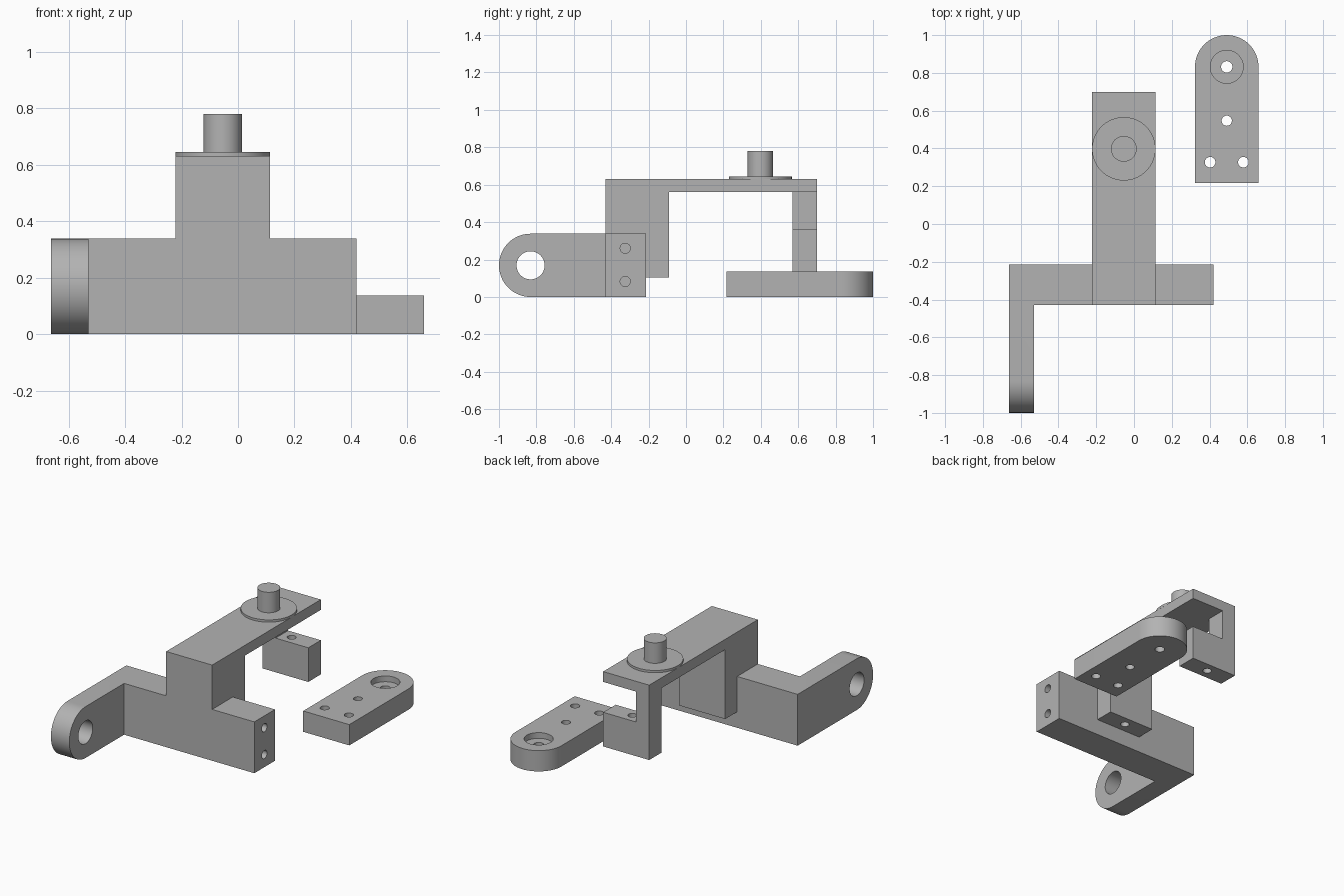
import bpy, bmesh, math

if "Cube" in bpy.data.objects:
    bpy.data.objects.remove(bpy.data.objects["Cube"])

grey = bpy.data.materials.new("plain grey")
grey.diffuse_color = (0.45, 0.45, 0.45, 1)
grey.use_nodes = True
grey.node_tree.nodes["Principled BSDF"].inputs["Base Color"].default_value = grey.diffuse_color


def prism(name, pts, axis, lo, hi):
    """Extrude a 2D outline along x (points are y, z) or z (points are x, y)."""
    place = (lambda p, h: (h, p[0], p[1])) if axis == "x" else (lambda p, h: (p[0], p[1], h))
    bm = bmesh.new()
    face = bm.faces.new([bm.verts.new(place(p, lo)) for p in pts])
    ext = bmesh.ops.extrude_face_region(bm, geom=[face])
    moved = [v for v in ext["geom"] if isinstance(v, bmesh.types.BMVert)]
    bmesh.ops.translate(bm, verts=moved, vec=place((0, 0), hi - lo))
    bmesh.ops.recalc_face_normals(bm, faces=bm.faces)
    mesh = bpy.data.meshes.new(name)
    bm.to_mesh(mesh)
    bm.free()
    mesh.materials.append(grey)
    ob = bpy.data.objects.new(name, mesh)
    bpy.context.collection.objects.link(ob)
    return ob


def arc(cx, cy, r, start, end, n):
    return [(cx + r * math.cos(math.radians(start + (end - start) * i / n)),
             cy + r * math.sin(math.radians(start + (end - start) * i / n)))
            for i in range(n + 1)]


def rod(name, cx, cy, r, axis, lo, hi, n=64):
    return prism(name, arc(cx, cy, r, 0, 360, n)[:-1], axis, lo, hi)


def rect(a0, a1, b0, b1):
    return [(a0, b0), (a1, b0), (a1, b1), (a0, b1)]


def combine(target, tool, operation):
    mod = target.modifiers.new(operation.lower(), "BOOLEAN")
    mod.operation, mod.solver, mod.object = operation, "EXACT", tool
    bpy.context.view_layer.objects.active = target
    bpy.ops.object.modifier_apply(modifier=mod.name)
    bpy.data.objects.remove(tool, do_unlink=True)


X0, X1, XC = -0.222, 0.113, -0.054      # width and middle of the bridge
H = 0.338                               # height of the base bar

# Bridge: pillar, top plate and rear leg in one side profile
bracket = prism("bracket", [(-0.43, 0.0), (-0.22, 0.0), (-0.22, 0.105), (-0.09, 0.105),
                            (-0.09, 0.562), (0.57, 0.562), (0.57, 0.137), (0.70, 0.137),
                            (0.70, 0.63), (-0.43, 0.63)], "x", X0, X1)
combine(bracket, prism("notch", rect(0.5, 0.8, 0.362, 0.562), "x", -0.125, 0.3), "DIFFERENCE")

# Base bar with forward arm, then the rounded arm end with its eye
bar = prism("bar", [(-0.663, -0.831), (-0.529, -0.831), (-0.529, -0.43), (0.42, -0.43),
                    (0.42, -0.215), (-0.663, -0.215)], "z", 0, H)
combine(bracket, bar, "UNION")
end = prism("arm_end", arc(-0.831, H / 2, H / 2, 90, 270, 32), "x", -0.663, -0.529)
combine(bracket, end, "UNION")
combine(bracket, rod("eye", -0.831, H / 2, 0.075, "x", -0.8, -0.4), "DIFFERENCE")

# Screw holes in the bar end, pillar foot and rear leg
for z in (0.083, 0.26):
    combine(bracket, rod("bar_hole", -0.325, z, 0.027, "x", 0.22, 0.5, 32), "DIFFERENCE")
combine(bracket, rod("pillar_hole", XC, -0.152, 0.027, "z", 0.0, 0.3, 32), "DIFFERENCE")
combine(bracket, rod("leg_hole", XC, 0.635, 0.027, "z", 0.0, 0.45, 32), "DIFFERENCE")

# Washer and pin on the top plate
washer = rod("washer", XC, 0.398, 0.168, "z", 0.628, 0.645)
pin = rod("pin", XC, 0.398, 0.068, "z", 0.645, 0.78)

# Loose link plate with counterbore and screw holes
LX = 0.491
link = prism("link_plate", [(LX - 0.168, 0.217), (LX + 0.168, 0.217)]
             + arc(LX, 0.832, 0.168, 0, 180, 32), "z", 0, 0.137)
combine(link, rod("counterbore", LX, 0.832, 0.087, "z", 0.099, 0.3), "DIFFERENCE")
for x, y, r in ((LX, 0.832, 0.03), (LX, 0.547, 0.027), (LX - 0.088, 0.327, 0.028),
                (LX + 0.088, 0.327, 0.028)):
    combine(link, rod("link_hole", x, y, r, "z", -0.1, 0.3, 32), "DIFFERENCE")

# Smooth the curved walls, keep the edges crisp
for ob in (bracket, washer, pin, link):
    ob.select_set(True)
bpy.context.view_layer.objects.active = bracket
bpy.ops.object.shade_smooth_by_angle(angle=math.radians(30))
